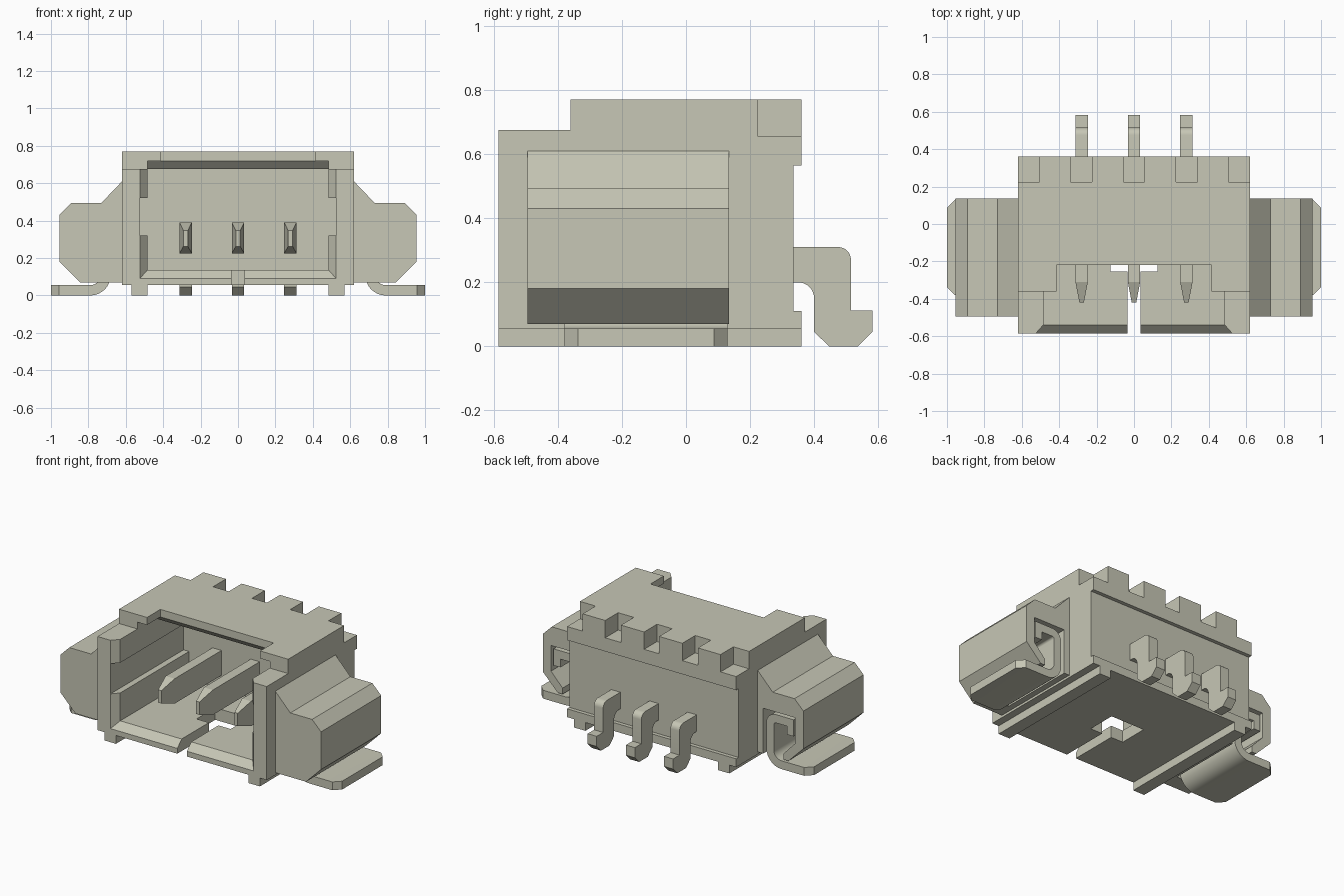
import bpy, bmesh, math

if "Cube" in bpy.data.objects:
    bpy.data.objects.remove(bpy.data.objects["Cube"], do_unlink=True)

# One warm grey-beige for everything
beige = bpy.data.materials.new("warm_beige")
beige.use_nodes = True
COL = (0.57, 0.57, 0.465, 1)
beige.diffuse_color = COL
beige.node_tree.nodes["Principled BSDF"].inputs["Base Color"].default_value = COL
beige.node_tree.nodes["Principled BSDF"].inputs["Roughness"].default_value = 0.6


def finish(name, bm):
    bmesh.ops.recalc_face_normals(bm, faces=bm.faces)
    me = bpy.data.meshes.new(name)
    bm.to_mesh(me)
    bm.free()
    ob = bpy.data.objects.new(name, me)
    me.materials.append(beige)
    bpy.context.scene.collection.objects.link(ob)
    return ob


def loft(name, ring_a, ring_b):
    """Solid between two matching rings of 3D points."""
    bm = bmesh.new()
    a = [bm.verts.new(p) for p in ring_a]
    b = [bm.verts.new(p) for p in ring_b]
    bm.faces.new(a)
    bm.faces.new(b)
    for i in range(len(a)):
        j = (i + 1) % len(a)
        bm.faces.new((a[i], a[j], b[j], b[i]))
    return finish(name, bm)


def prism_x(name, yz, x0, x1):
    return loft(name, [(x0, y, z) for y, z in yz], [(x1, y, z) for y, z in yz])


def prism_y(name, xz, y0, y1, side=1):
    return loft(name, [(side * x, y0, z) for x, z in xz],
                [(side * x, y1, z) for x, z in xz])


def box(name, x0, x1, y0, y1, z0, z1):
    return prism_x(name, [(y0, z0), (y1, z0), (y1, z1), (y0, z1)], x0, x1)


def rect_ring(x, y, z0, z1):
    return [(-x, y, z0), (x, y, z0), (x, y, z1), (-x, y, z1)]


def arc(cx, cz, r, a0, a1, n=8):
    return [(cx + r * math.cos(math.radians(a0 + (a1 - a0) * i / n)),
             cz + r * math.sin(math.radians(a0 + (a1 - a0) * i / n)))
            for i in range(n + 1)]


def activate(ob):
    bpy.ops.object.select_all(action='DESELECT')
    ob.select_set(True)
    bpy.context.view_layer.objects.active = ob


def cut(ob, cutter):
    cutter.hide_render = True
    activate(ob)
    m = ob.modifiers.new("cut", 'BOOLEAN')
    m.operation = 'DIFFERENCE'
    m.solver = 'EXACT'
    m.object = cutter
    bpy.ops.object.modifier_apply(modifier=m.name)
    bpy.data.objects.remove(cutter, do_unlink=True)


def smooth(ob):
    activate(ob)
    bpy.ops.object.shade_smooth_by_angle(angle=math.radians(30))


# Housing: side profile with stepped top and rear ledges
housing = prism_x("housing", [
    (-0.585, 0.055), (0.36, 0.055), (0.36, 0.11), (0.335, 0.11), (0.335, 0.565),
    (0.36, 0.565), (0.36, 0.77), (-0.36, 0.77), (-0.36, 0.675), (-0.585, 0.675)],
    -0.62, 0.62)

# Middle of the lid set back, with a chamfer under its front edge
cut(housing, box("lid_cutter", -0.415, 0.415, -0.5, -0.22, 0.70, 0.9))
cut(housing, prism_x("lid_chamfer_cutter", [
    (-0.7, 0.4), (-0.175, 0.4), (-0.175, 0.675), (-0.22, 0.72), (-0.7, 0.72)],
    -0.485, 0.485))
# Mating cavity, its lead-in chamfer and the side grooves
cut(housing, box("cavity_cutter", -0.485, 0.485, -0.7, 0.18, 0.135, 0.675))
cut(housing, loft("lead_in_cutter", rect_ring(0.565, -0.63, 0.045, 0.8),
                  rect_ring(0.485, -0.54, 0.135, 0.8)))
cut(housing, box("groove_cutter", -0.525, 0.525, -0.7, 0.18, 0.32, 0.52))
# T-shaped slot through the floor
cut(housing, box("slot_cutter", -0.035, 0.035, -0.7, -0.2, -0.1, 0.25))
cut(housing, box("slot_bar_cutter", -0.125, 0.125, -0.255, -0.06, -0.1, 0.25))
# Notches along the rear top edge
for x0, x1 in ((-0.7, -0.505), (-0.34, -0.225), (-0.055, 0.055),
               (0.225, 0.34), (0.505, 0.7)):
    cut(housing, box("notch_cutter", x0, x1, 0.225, 0.5, 0.655, 0.9))

for side, label in ((1, "left"), (-1, "right")):
    # Rail under the housing
    xs = sorted((side * 0.485, side * 0.57))
    box(label + "_rail", xs[0], xs[1], -0.585, 0.36, 0.0, 0.06)

    # Side wing, hollowed from the back
    wing = prism_y(label + "_wing", [
        (0.60, 0.07), (0.60, 0.61), (0.62, 0.61), (0.73, 0.495), (0.89, 0.495),
        (0.955, 0.43), (0.955, 0.18), (0.845, 0.07)], -0.495, 0.135, side)
    cut(wing, prism_y("pocket_cutter", [
        (0.66, 0.0), (0.66, 0.37), (0.895, 0.37), (0.895, 0.2), (0.81, 0.11),
        (0.81, 0.0)], -0.385, 0.3, side))

    # Bent metal solder tab with clipped outer corners
    tab_profile = ([(1.0, 0.0)] + arc(0.79, 0.11, 0.11, 270, 180)
                   + arc(0.75, 0.28, 0.07, 180, 90)
                   + [(0.88, 0.35), (0.88, 0.24), (0.83, 0.24), (0.83, 0.295)]
                   + arc(0.75, 0.28, 0.015, 90, 180)
                   + arc(0.79, 0.11, 0.055, 180, 270) + [(1.0, 0.055)])
    tab = prism_y(label + "_solder_tab", tab_profile, -0.38, 0.13, side)
    bm = bmesh.new()
    bm.from_mesh(tab.data)
    corners = [e for e in bm.edges
               if all(abs(v.co.x) > 0.99 for v in e.verts)
               and abs(e.verts[0].co.z - e.verts[1].co.z) > 0.01]
    bmesh.ops.bevel(bm, geom=corners, offset=0.043, segments=1, affect='EDGES')
    bm.to_mesh(tab.data)
    bm.free()
    smooth(tab)

# Three contacts: tapered blade inside, bent leg behind
leg_profile = ([(0.22, 0.2)] + arc(0.35, 0.15, 0.05, 90, 0)
               + [(0.40, 0.045), (0.447, 0.0), (0.537, 0.0), (0.582, 0.045),
                  (0.582, 0.112), (0.515, 0.112)]
               + arc(0.475, 0.27, 0.04, 0, 90) + [(0.22, 0.31)])
for i in range(3):
    cx = (i - 1) * 0.28
    leg = prism_x(f"solder_leg_{i + 1}", leg_profile, cx - 0.033, cx + 0.033)
    smooth(leg)
    box(f"contact_blade_{i + 1}", cx - 0.033, cx + 0.033, -0.31, 0.25, 0.225, 0.39)
    tip = loft(f"contact_tip_{i + 1}", rect_ring(0.033, -0.31, 0.225, 0.39),
               rect_ring(0.012, -0.42, 0.262, 0.347))
    tip.location.x = cx
